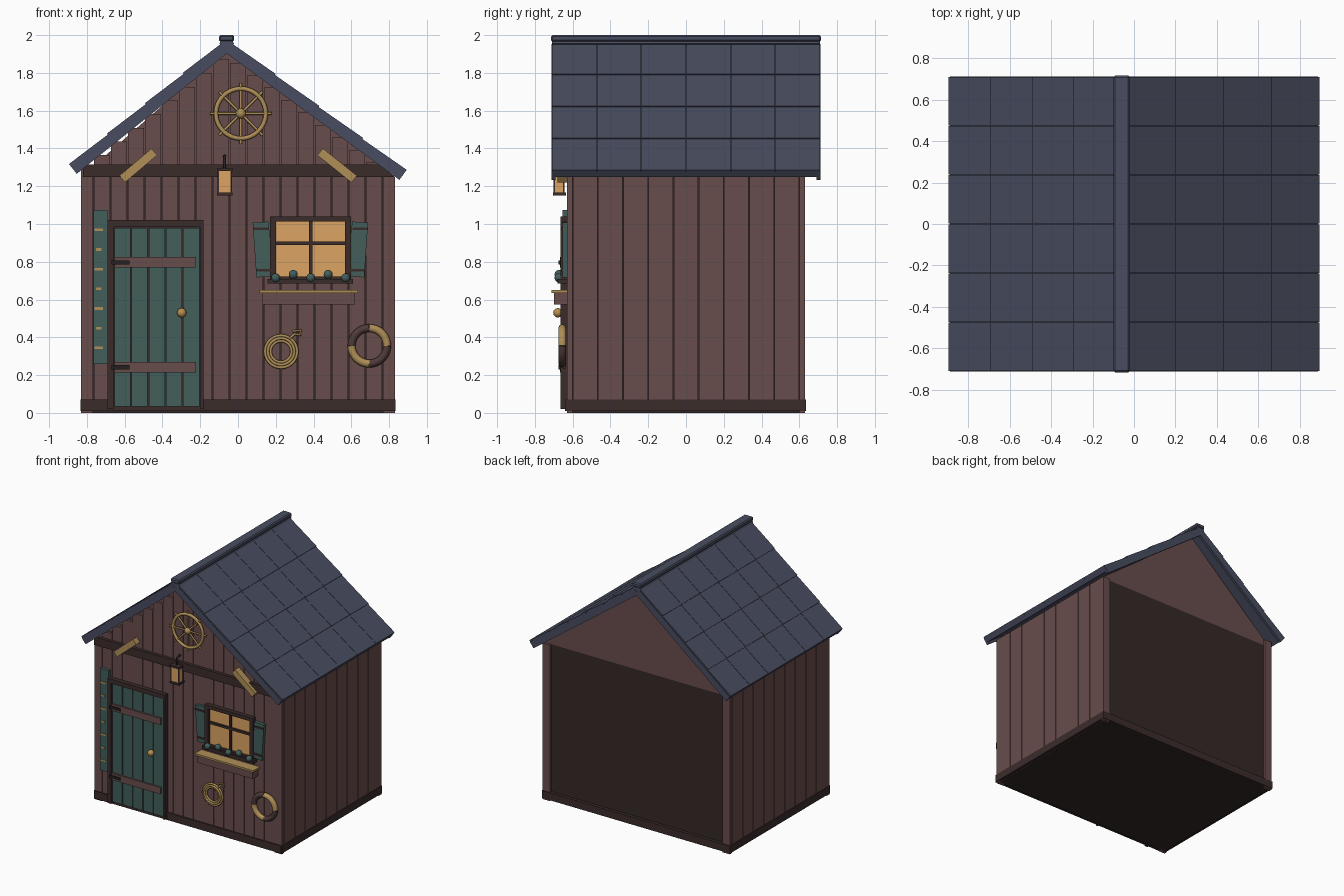
import bpy
import bmesh
from math import sin, cos, pi
from mathutils import Vector, Matrix

default_cube = bpy.data.objects.get("Cube")
if default_cube:
    bpy.data.objects.remove(default_cube, do_unlink=True)


def material(name, red, green, blue):
    mat = bpy.data.materials.new(name)
    mat.use_nodes = True
    mat.diffuse_color = (red, green, blue, 1)
    mat.node_tree.nodes["Principled BSDF"].inputs["Base Color"].default_value = (red, green, blue, 1)
    return mat


WALL = material("brown wall", .14, .074, .072)
TRIM = material("dark trim", .043, .025, .024)
CORE = material("dark interior", .033, .022, .02)
ROOF = material("slate blue", .066, .073, .115)
GREEN = material("sea green", .054, .112, .104)
GOLD = material("straw gold", .43, .275, .095)
BRASS = material("brass", .48, .27, .08)
GLASS = material("amber glass", .72, .37, .125)
IRON = material("black iron", .018, .014, .014)
TIMBER = material("dull brown", .075, .043, .04)


def finish(name, bm, mat, smooth=False):
    mesh = bpy.data.meshes.new(name)
    bmesh.ops.recalc_face_normals(bm, faces=bm.faces)
    for face in bm.faces:
        face.smooth = smooth
    bm.to_mesh(mesh)
    bm.free()
    mesh.materials.append(mat)
    obj = bpy.data.objects.new(name, mesh)
    bpy.context.collection.objects.link(obj)
    return obj


def prism(name, profile, y0, y1, mat):
    """Extrude an x-z outline from y0 to y1."""
    bm = bmesh.new()
    face = bm.faces.new([bm.verts.new((x, y0, z)) for x, z in profile])
    extruded = bmesh.ops.extrude_face_region(bm, geom=[face])["geom"]
    verts = [v for v in extruded if isinstance(v, bmesh.types.BMVert)]
    bmesh.ops.translate(bm, verts=verts, vec=(0, y1 - y0, 0))
    return finish(name, bm, mat)


def box(name, x0, x1, z0, z1, y0, y1, mat):
    return prism(name, [(x0, z0), (x1, z0), (x1, z1), (x0, z1)], y0, y1, mat)


def board(name, start, end, width, y0, y1, mat):
    """Flat board between two x-z points."""
    a, b = Vector(start), Vector(end)
    side = (b - a).normalized().orthogonal() * width / 2
    return prism(name, [a - side, b - side, b + side, a + side], y0, y1, mat)


def ball(name, x, y, z, radius, mat):
    bm = bmesh.new()
    bmesh.ops.create_uvsphere(bm, u_segments=12, v_segments=8, radius=radius,
                              matrix=Matrix.Translation((x, y, z)))
    return finish(name, bm, mat, True)


def tube(name, points, radius, mat, cyclic=False):
    curve = bpy.data.curves.new(name, 'CURVE')
    curve.dimensions = '3D'
    curve.bevel_depth = radius
    curve.bevel_resolution = 2
    curve.use_fill_caps = True
    spline = curve.splines.new('POLY')
    spline.points.add(len(points) - 1)
    for point, co in zip(spline.points, points):
        point.co = (*co, 1)
    spline.use_cyclic_u = cyclic
    curve.materials.append(mat)
    obj = bpy.data.objects.new(name, curve)
    bpy.context.collection.objects.link(obj)
    bpy.ops.object.select_all(action='DESELECT')
    obj.select_set(True)
    bpy.context.view_layer.objects.active = obj
    bpy.ops.object.convert(target='MESH')


def arc(x, y, z, radius, a0=0, a1=2 * pi, steps=32):
    angles = [a0 + (a1 - a0) * i / steps for i in range(steps + 1)]
    return [(x + radius * cos(a), y, z + radius * sin(a)) for a in angles]


def ring(name, x, y, z, radius, thick, mat):
    tube(name, arc(x, y, z, radius)[:-1], thick, mat, True)


# Roof layout: ridge and eaves on the underside
RIDGE = Vector((-.06, 1.925))
EAVES = {"left": Vector((-.865, 1.28)), "right": Vector((.865, 1.248))}


def underside(x):
    eave = EAVES["left" if x < RIDGE.x else "right"]
    return RIDGE.y + (eave.y - RIDGE.y) * (x - RIDGE.x) / (eave.x - RIDGE.x)


# Body: core, floor trim, corner posts, side planks, gables
box("core", -.81, .81, 0, 1.25, -.61, .61, CORE)
box("front_baseboard", -.83, .83, .01, .07, -.64, -.61, TRIM)
box("back_baseboard", -.83, .83, .01, .07, .6, .635, TRIM)
pitch = 1.2 / 9
for side, top in ((-1, 1.29), (1, 1.25)):
    def side_box(name, inner, outer, z0, z1, y0, y1, mat):
        x0, x1 = sorted((side * inner, side * outer))
        box(name, x0, x1, z0, z1, y0, y1, mat)

    side_box("side_baseboard", .8, .835, .01, .07, -.635, .635, TRIM)
    for y in (-.63, .6):
        side_box("corner_post", .767, .83, 0, top, y, y + .03, WALL)
    for i in range(9):
        y = -.6 + i * pitch
        side_box("side_plank", .8, .83, .05, top, y + .002, y + pitch - .002, WALL)
for y in (-.61, .59):
    prism("gable", [(-.83, 1.25), (.83, 1.25), RIDGE], y, y + .02, WALL)

# Front planks with stepped tops under the roof
pitch = 1.53 / 17
for i in range(17):
    x0, x1 = -.765 + i * pitch, -.765 + (i + 1) * pitch
    top = min(underside(x0), underside(x1)) + .005
    box("front_plank", x0 + .002, x1 - .002, .03, top, -.63, -.61, WALL)
prism("front_beam", [(-.82, 1.25), (.825, 1.25), (.75, 1.315), (-.82, 1.315)], -.655, -.625, TRIM)

# Roof slopes with tile rows and edge boards
for label, eave in EAVES.items():
    length = (eave - RIDGE).length
    down = (eave - RIDGE) / length
    out = Vector((-down.y, down.x))
    if out.y < 0:
        out = -out

    def strip(name, s0, s1, low, high0, high1, y0, y1):
        outline = [RIDGE + down * s + out * h for s, h in ((s0, low), (s1, low), (s1, high1), (s0, high0))]
        prism(label + name, outline, y0, y1, ROOF)

    strip("_roof_slab", 0, length, 0, .035, .035, -.7, .7)
    for y in (-.712, .69):
        strip("_barge_board", 0, length, -.018, .035, .035, y, y + .022)
    row, column = length / 4, 1.42 / 6
    for i in range(4):
        for j in range(6):
            y = -.71 + j * column
            strip("_roof_tile", i * row, (i + 1) * row, .03, .041, .048,
                  y + .0015, y + column - .0015)
prism("ridge_filler", [RIDGE, (-.02, 1.955), (-.035, 1.975), (-.085, 1.975), (-.1, 1.955)],
      -.71, .71, ROOF)
cap = box("ridge_cap", -.1, -.02, 1.965, 2, -.715, .715, ROOF)
bevel = cap.modifiers.new("soft_edges", 'BEVEL')
bevel.width = .008

# Door with planks, straps and knob
box("door_backing", -.68, -.19, .02, 1.01, -.64, -.62, TRIM)
box("door_frame_left", -.69, -.66, .02, 1.02, -.665, -.63, TRIM)
box("door_frame_right", -.2, -.182, .02, 1.02, -.665, -.63, TRIM)
box("door_frame_top", -.69, -.182, .985, 1.02, -.665, -.63, TRIM)
for i in range(5):
    x = -.657 + i * .091
    box("door_plank", x + .003, x + .088, .035, .98, -.655, -.635, GREEN)
for z in (.215, .77):
    box("door_strap", -.655, -.222, z, z + .054, -.667, -.65, WALL)
    box("hinge", -.67, -.575, z + .016, z + .038, -.675, -.66, IRON)
ball("door_knob", -.298, -.678, .53, .025, BRASS)

# Height gauge
box("gauge_board", -.765, -.69, .26, 1.075, -.655, -.62, GREEN)
for i in range(7):
    half = .022 if i % 2 == 0 else .015
    z = .345 + i * .104
    box("gauge_mark", -.737 - half, -.737 + half, z - .007, z + .007, -.66, -.65, GOLD)

# Window with frame, bars and shutters
box("window_pane", .19, .58, .71, 1.02, -.64, -.62, GLASS)
for x in (.17, .567):
    box("window_jamb", x, x + .03, .71, 1.04, -.665, -.625, TRIM)
for z in (.695, 1.012):
    box("window_rail", .17, .597, z, z + .028, -.665, -.625, TRIM)
box("window_bar", .377, .395, .72, 1.02, -.655, -.63, TRIM)
box("window_crossbar", .19, .575, .889, .907, -.655, -.63, TRIM)
box("window_sill", .155, .61, .685, .71, -.68, -.62, TRIM)
for side in (-1, 1):
    middle = .383 + side * .253
    lean = side * .01
    board("shutter", (middle - lean, .72), (middle + lean, 1.01), .085, -.655, -.625, GREEN)
    for z, shift in ((.755, -lean), (.975, lean)):
        box("shutter_band", middle + shift - .041, middle + shift + .041, z - .007, z + .007, -.661, -.65, TRIM)

# Flower shelf and plants
box("shelf_box", .13, .62, .575, .637, -.7, -.62, WALL)
box("shelf_top", .115, .635, .635, .65, -.712, -.62, GOLD)
for i in range(5):
    ball("plant", .2 + i * .0925, -.672, .715 + .018 * (i % 2), .024, GREEN)

# Ship wheel on the gable
wx, wy, wz = .015, -.655, 1.585
ring("wheel_rim", wx, wy, wz, .132, .012, GOLD)
for i in range(4):
    a = i * pi / 4
    dx, dz = .162 * cos(a), .162 * sin(a)
    tube("wheel_spoke", [(wx - dx, wy, wz - dz), (wx + dx, wy, wz + dz)], .007, GOLD)
ball("wheel_hub", wx, wy, wz, .027, GOLD)

# Diagonal braces
board("left_brace", (-.613, 1.238), (-.443, 1.382), .046, -.68, -.63, GOLD)
board("right_brace", (.435, 1.382), (.615, 1.238), .046, -.68, -.63, GOLD)

# Hanging lantern
box("lantern_light", -.104, -.038, 1.162, 1.285, -.697, -.645, GLASS)
for z in (1.15, 1.28):
    box("lantern_plate", -.112, -.03, z, z + .016, -.705, -.635, TRIM)
for x in (-.109, -.041):
    for y in (-.701, -.65):
        box("lantern_post", x, x + .008, 1.16, 1.285, y, y + .008, TRIM)
tube("lantern_hook", [(-.071, -.67, 1.29), (-.071, -.67, 1.35), (-.071, -.63, 1.36)], .008, IRON)

# Rope coil with a loose end
for radius, y in ((.085, -.645), (.07, -.65), (.056, -.645)):
    ring("rope_coil", .228, y, .325, radius, .008, GOLD)
tube("rope_end", [(.275, -.65, .395), (.3, -.65, .418), (.328, -.65, .412),
                  (.332, -.65, .438), (.288, -.65, .432)], .007, GOLD)

# Life ring in four quarters
for i in range(4):
    tube("life_ring_quarter", arc(.695, -.655, .355, .094, i * pi / 2, (i + 1) * pi / 2, 8),
         .021, GOLD if i % 2 == 0 else TIMBER)
